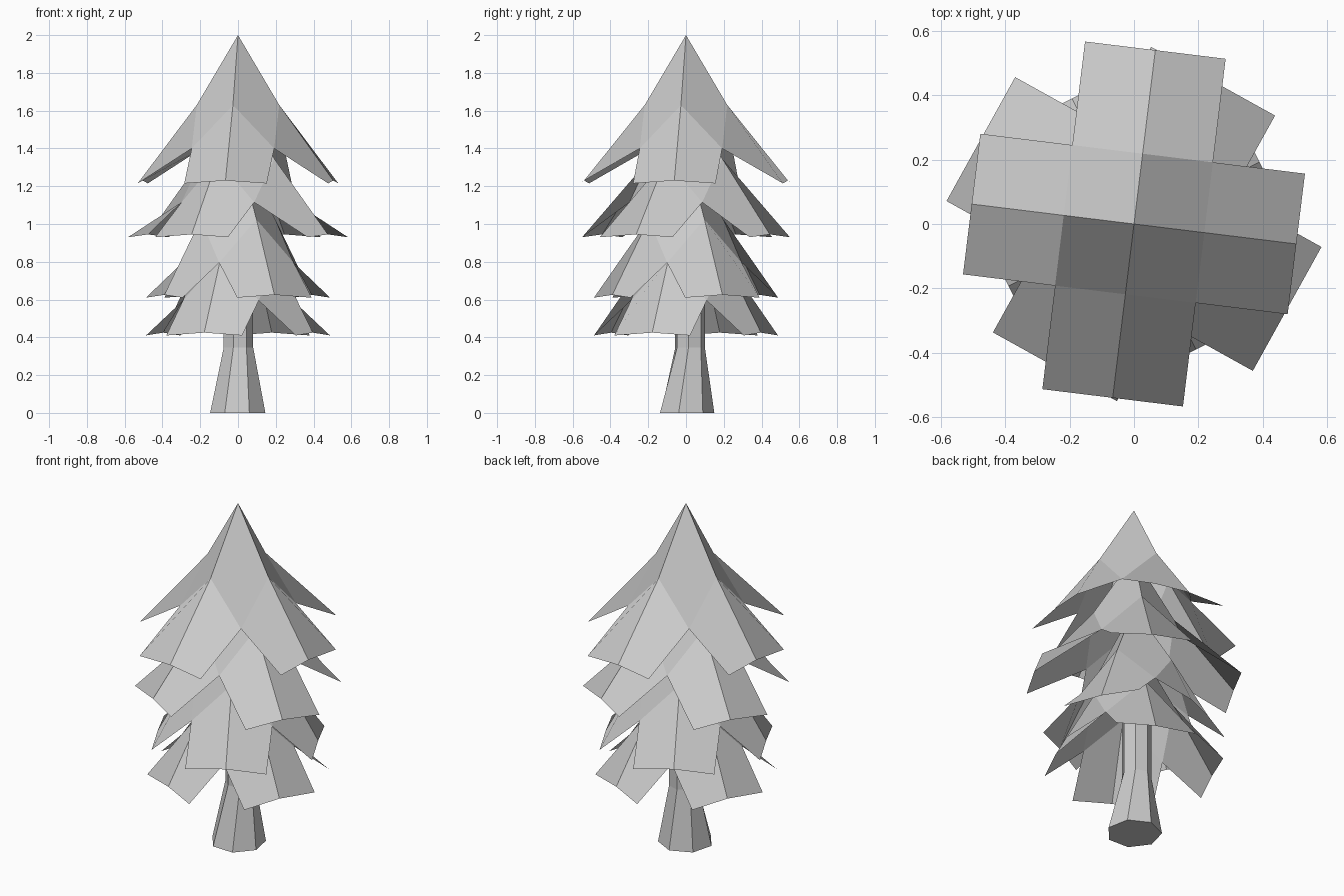
import bpy
import bmesh
from math import sin, cos, radians, pi
from mathutils import Matrix, Vector

cube = bpy.data.objects.get("Cube")
if cube:
    bpy.data.objects.remove(cube, do_unlink=True)

GREY = (0.6, 0.6, 0.6, 1.0)
mat = bpy.data.materials.new("plain grey")
mat.use_nodes = True
mat.diffuse_color = GREY
mat.node_tree.nodes["Principled BSDF"].inputs["Base Color"].default_value = GREY


def finish(name, bm):
    mesh = bpy.data.meshes.new(name)
    bm.to_mesh(mesh)
    bm.free()
    mesh.materials.append(mat)
    obj = bpy.data.objects.new(name, mesh)
    bpy.context.collection.objects.link(obj)
    return obj


HALF = 0.22  # half the width of a bough


def bough_tier(name, apex_z, turn, reach_x, reach_y):
    """Cross-shaped canopy: four creased boughs hanging from one apex."""
    bm = bmesh.new()
    apex = bm.verts.new((0, 0, apex_z))
    shoulders, notches, ends = [], [], []
    for i in range(4):
        rot = Matrix.Rotation(radians(turn) + i * pi / 2, 3, 'Z')
        reach = reach_y if i % 2 else reach_x
        shoulders.append(bm.verts.new(rot @ Vector((HALF, 0, apex_z - 0.37))))
        notches.append(bm.verts.new(rot @ Vector((HALF, HALF, apex_z - 0.6))))
        ends.append([bm.verts.new(rot @ Vector((reach, y, apex_z - drop)))
                     for y, drop in ((-HALF, 0.785), (0, 0.77), (HALF, 0.785))])
    for i, notch in enumerate(notches):
        j = (i + 1) % 4
        a, b = shoulders[i], shoulders[j]
        tip_a, left = ends[i][1:]
        right, tip_b = ends[j][:2]
        # The first corner of each quad sets which way it folds
        bm.faces.new((a, notch, b, apex))
        if i % 2:
            bm.faces.new((notch, a, tip_a, left))
            bm.faces.new((notch, right, tip_b, b))
        else:
            bm.faces.new((a, tip_a, left, notch))
            bm.faces.new((b, notch, right, tip_b))
    return finish(name, bm)


# Canopy, from the top tier down
bough_tier("top_boughs", 2.0, -7, 0.508, 0.544)
bough_tier("upper_boughs", 1.715, 61, 0.507, 0.544)
bough_tier("lower_boughs", 1.395, 26.3, 0.435, 0.435)
bough_tier("bottom_boughs", 1.195, 65.7, 0.435, 0.435)

# Seven-sided trunk, flared and slightly twisted at the foot
bm = bmesh.new()
SIDES = 7
rings = []
for z, radius, turn, shift in ((0, 0.15, -15, 0), (0.345, 0.081, -5, 0.02),
                               (0.8, 0.081, -5, 0.02)):
    angles = [radians(turn) + 2 * pi * i / SIDES for i in range(SIDES)]
    rings.append([bm.verts.new((radius * cos(t), radius * sin(t) + shift, z))
                  for t in angles])
for low, high in zip(rings, rings[1:]):
    for i in range(SIDES):
        j = (i + 1) % SIDES
        bm.faces.new((low[i], low[j], high[j], high[i]))
bm.faces.new(rings[0][::-1])
bm.faces.new(rings[-1])
finish("trunk", bm)
